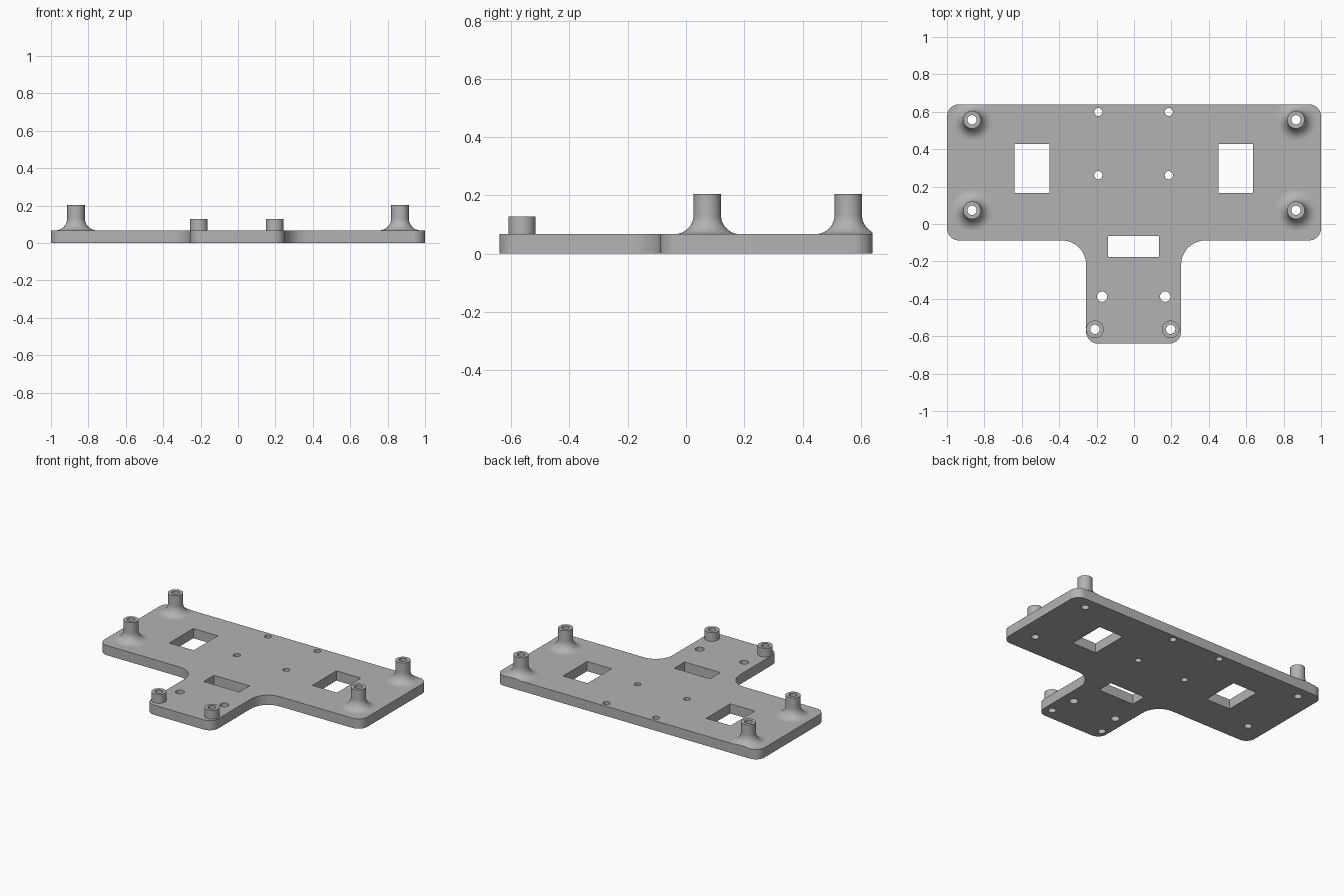
import bpy
import bmesh
from math import cos, sin, pi, radians
from mathutils import Vector

cube = bpy.data.objects.get("Cube")
if cube:
    bpy.data.objects.remove(cube, do_unlink=True)

grey = bpy.data.materials.new("plain grey")
grey.use_nodes = True
colour = (0.45, 0.45, 0.45, 1)
grey.diffuse_color = colour
grey.node_tree.nodes["Principled BSDF"].inputs["Base Color"].default_value = colour

PLATE = 0.067
HOLE = 0.025
SIDES = 48


def finish(bm, name):
    """Turn a bmesh into a smooth-shaded grey object."""
    bmesh.ops.remove_doubles(bm, verts=bm.verts, dist=0.0001)
    bmesh.ops.recalc_face_normals(bm, faces=bm.faces)
    mesh = bpy.data.meshes.new(name)
    bm.to_mesh(mesh)
    bm.free()
    mesh.materials.clear()
    mesh.materials.append(grey)
    obj = bpy.data.objects.new(name, mesh)
    bpy.context.collection.objects.link(obj)
    bpy.ops.object.select_all(action='DESELECT')
    obj.select_set(True)
    bpy.context.view_layer.objects.active = obj
    bpy.ops.object.shade_smooth_by_angle(angle=radians(30))
    return obj


def rounded(corners, steps=12):
    """Round each right-angled corner (x, y, radius) of an outline."""
    pts = []
    for i, (x, y, r) in enumerate(corners):
        p = Vector((x, y))
        to_prev = (Vector(corners[i - 1][:2]) - p).normalized()
        to_next = (Vector(corners[(i + 1) % len(corners)][:2]) - p).normalized()
        centre = p + r * (to_prev + to_next)
        for k in range(steps + 1):
            t = pi / 2 * k / steps
            pts.append(centre - r * (cos(t) * to_next + sin(t) * to_prev))
    return pts


def circle(x, y, r):
    return [(x + r * cos(2 * pi * k / SIDES), y + r * sin(2 * pi * k / SIDES))
            for k in range(SIDES)]


def rectangle(x, y, w, d):
    return [(x + sx * w / 2, y + sy * d / 2)
            for sx, sy in ((-1, -1), (1, -1), (1, 1), (-1, 1))]


def post(name, x, y, r, top, flare):
    """Hollow post with a concave flare where it meets the plate."""
    profile = [(HOLE, PLATE), (HOLE, top), (r, top)]
    if flare:
        for k in range(13):
            t = pi / 2 * k / 12
            profile.append((r + flare * (1 - cos(t)), PLATE + flare * (1 - sin(t))))
    else:
        profile.append((r, PLATE))
    bm = bmesh.new()
    verts = [bm.verts.new((pr, 0, pz)) for pr, pz in profile]
    edges = [bm.edges.new(pair) for pair in zip(verts, verts[1:])]
    bmesh.ops.spin(bm, geom=verts + edges, axis=(0, 0, 1), cent=(0, 0, 0),
                   angle=2 * pi, steps=SIDES, use_merge=True)
    for v in bm.verts:
        v.co.x += x
        v.co.y = min(v.co.y + y, 0.64)  # flare stops at the back edge
    finish(bm, name)


# Positions of the hollow posts
corner_posts = [(sx * 0.866, y) for sx in (-1, 1) for y in (0.073, 0.557)]
stem_posts = [(-0.209, -0.563), (0.196, -0.563)]

# Base plate outline with its windows and screw holes
outline = rounded([
    (-1, 0.64, 0.065), (-1, -0.088, 0.065),
    (-0.256, -0.088, 0.13), (-0.256, -0.64, 0.065),
    (0.252, -0.64, 0.065), (0.252, -0.088, 0.13),
    (1, -0.088, 0.065), (1, 0.64, 0.065)])
loops = [outline]
loops += [rectangle(x, 0.296, 0.187, 0.262) for x in (-0.546, 0.544)]
loops.append(rectangle(-0.002, -0.121, 0.273, 0.112))
loops += [circle(x, y, 0.022) for x in (-0.191, 0.186) for y in (0.261, 0.599)]
loops += [circle(x, -0.388, 0.028) for x in (-0.171, 0.167)]
loops += [circle(x, y, HOLE) for x, y in corner_posts + stem_posts]

curve = bpy.data.curves.new("plate_outline", 'CURVE')
curve.dimensions = '2D'
curve.fill_mode = 'BOTH'
curve.extrude = PLATE / 2
for loop in loops:
    spline = curve.splines.new('POLY')
    spline.points.add(len(loop) - 1)
    for point, (px, py) in zip(spline.points, loop):
        point.co = (px, py, 0, 1)
    spline.use_cyclic_u = True
helper = bpy.data.objects.new("plate_outline", curve)
bpy.context.collection.objects.link(helper)
bpy.context.view_layer.update()
bm = bmesh.new()
bm.from_mesh(helper.evaluated_get(bpy.context.evaluated_depsgraph_get()).to_mesh())
bmesh.ops.translate(bm, verts=bm.verts, vec=(0, 0, PLATE / 2))
bpy.data.objects.remove(helper, do_unlink=True)
finish(bm, "base_plate")

# Tall flared posts at the corners, short plain posts on the stem
for i, (x, y) in enumerate(corner_posts):
    post(f"corner_post_{i + 1}", x, y, 0.047, 0.204, 0.065)
for i, (x, y) in enumerate(stem_posts):
    post(f"stem_post_{i + 1}", x, y, 0.047, 0.127, 0)
